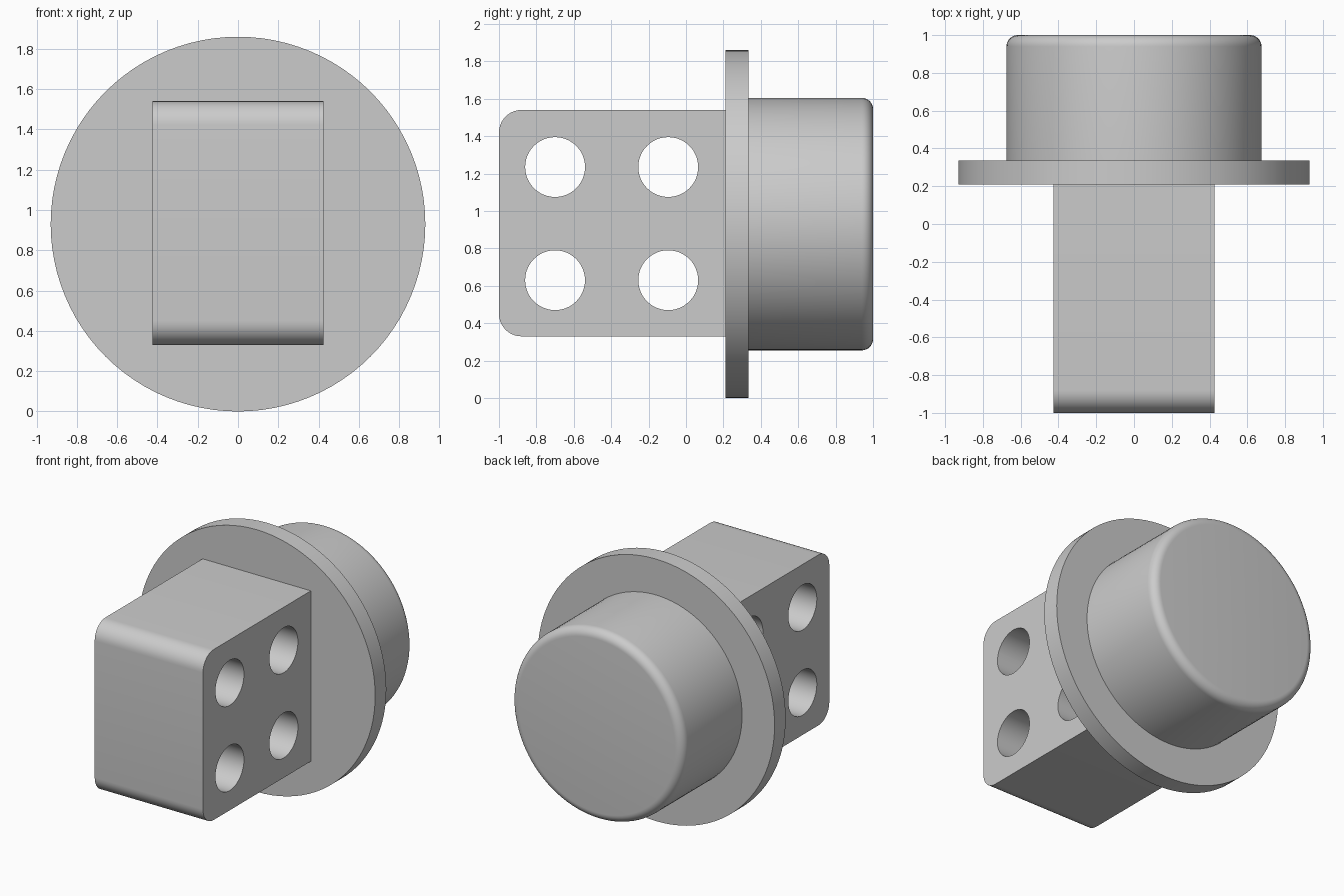
import bpy, bmesh
from math import sin, cos, pi, radians
from mathutils import Vector

cube = bpy.data.objects.get("Cube")
if cube:
    bpy.data.objects.remove(cube, do_unlink=True)

AXIS_Z = 0.93      # height of the round body's axis
HALF_WIDTH = 0.425  # half the block width

grey = bpy.data.materials.new("plain grey")
grey.use_nodes = True
colour = (0.6, 0.6, 0.6, 1)
grey.diffuse_color = colour
grey.node_tree.nodes["Principled BSDF"].inputs["Base Color"].default_value = colour


def arc(cx, cy, r, start, end, steps):
    angles = [radians(start + (end - start) * i / steps) for i in range(steps + 1)]
    return [(cx + r * cos(a), cy + r * sin(a)) for a in angles]


def make_object(name, bm):
    bmesh.ops.recalc_face_normals(bm, faces=bm.faces)
    mesh = bpy.data.meshes.new(name)
    bm.to_mesh(mesh)
    bm.free()
    mesh.materials.append(grey)
    obj = bpy.data.objects.new(name, mesh)
    bpy.context.collection.objects.link(obj)
    return obj


def smooth(obj):
    bpy.ops.object.select_all(action='DESELECT')
    obj.select_set(True)
    bpy.context.view_layer.objects.active = obj
    bpy.ops.object.shade_smooth_by_angle(angle=radians(30))


def lathe(name, profile, sides):
    """Turn (radius, y) points about the y axis, capping both ends."""
    bm = bmesh.new()
    rings = [[bm.verts.new((r * cos(2 * pi * i / sides), y, AXIS_Z + r * sin(2 * pi * i / sides)))
              for i in range(sides)] for r, y in profile]
    for a, b in zip(rings, rings[1:]):
        for i in range(sides):
            j = (i + 1) % sides
            bm.faces.new((a[i], a[j], b[j], b[i]))
    bm.faces.new(rings[0])
    bm.faces.new(rings[-1])
    return make_object(name, bm)


def prism(name, outline, half):
    """Extrude a (y, z) outline along x."""
    bm = bmesh.new()
    face = bm.faces.new([bm.verts.new((-half, y, z)) for y, z in outline])
    grown = bmesh.ops.extrude_face_region(bm, geom=[face])["geom"]
    bmesh.ops.translate(bm, vec=Vector((2 * half, 0, 0)),
                        verts=[v for v in grown if isinstance(v, bmesh.types.BMVert)])
    return make_object(name, bm)


# Flange and rounded plug, turned as one solid
body = lathe("flange_and_plug",
             [(0.93, 0.21), (0.93, 0.335), (0.675, 0.335)]
             + arc(0.615, 0.94, 0.06, 0, 90, 8), 96)
smooth(body)

# Block with rounded front edges
block = prism("drilled_block",
              [(0.21, 0.33), (0.21, 1.54)]
              + arc(-0.88, 1.42, 0.12, 90, 180, 10)
              + arc(-0.88, 0.45, 0.12, 180, 270, 10), HALF_WIDTH)

# Four cross holes
for y in (-0.70, -0.095):
    for z in (0.63, 1.235):
        cutter = prism("hole_cutter", arc(y, z, 0.16, 0, 360, 48)[:-1], HALF_WIDTH + 0.1)
        cutter.hide_render = True
        cut = block.modifiers.new("hole", 'BOOLEAN')
        cut.operation, cut.solver, cut.object = 'DIFFERENCE', 'EXACT', cutter
        bpy.context.view_layer.objects.active = block
        bpy.ops.object.modifier_apply(modifier=cut.name)
        bpy.data.objects.remove(cutter, do_unlink=True)
smooth(block)
